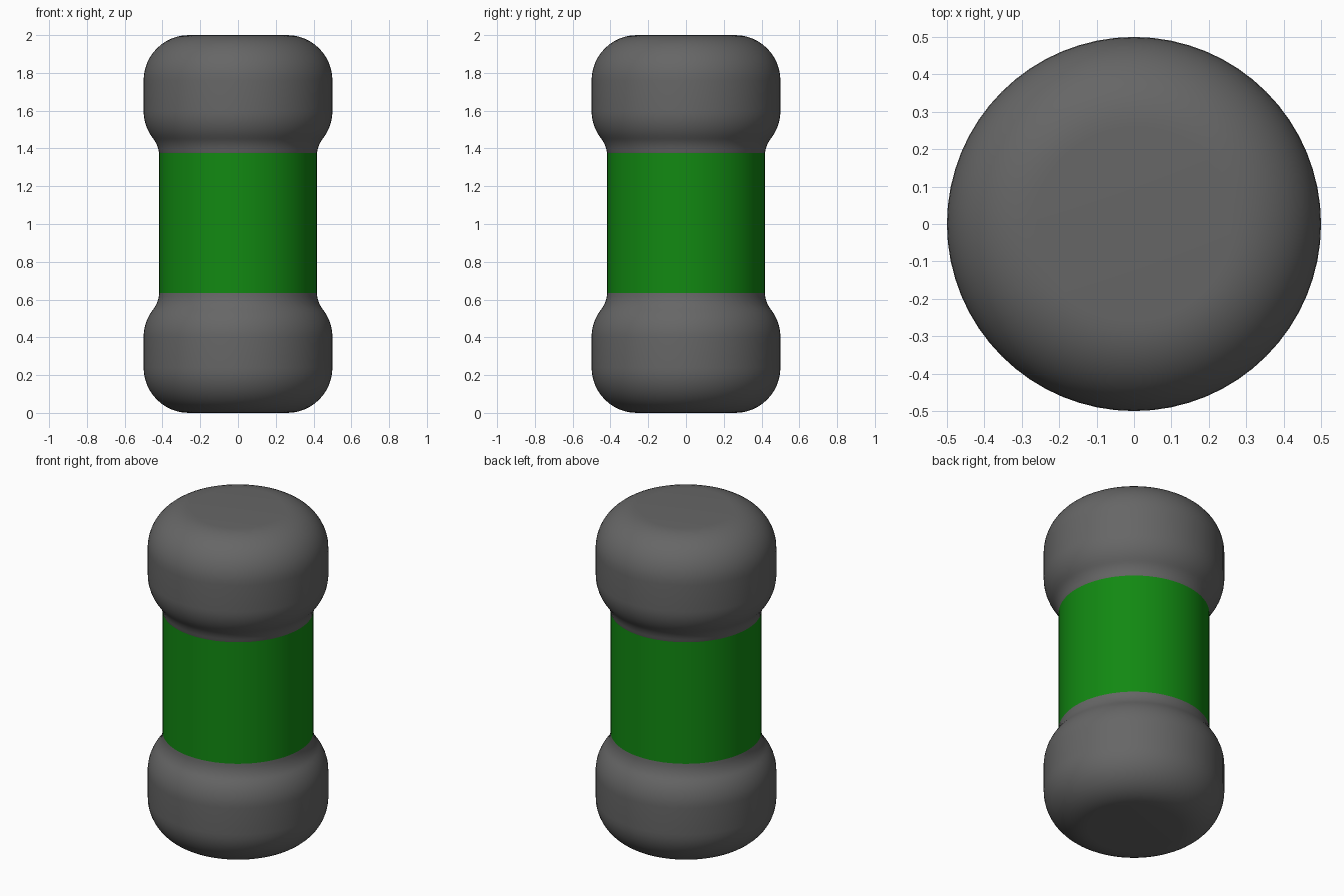
import bpy, bmesh, math

if "Cube" in bpy.data.objects:
    bpy.data.objects.remove(bpy.data.objects["Cube"])

def material(name, rgb):
    m = bpy.data.materials.new(name)
    m.diffuse_color = (*rgb, 1)
    m.use_nodes = True
    m.node_tree.nodes["Principled BSDF"].inputs["Base Color"].default_value = m.diffuse_color
    return m

grey = material("dark grey", (0.133, 0.133, 0.133))
green = material("green", (0.006, 0.25, 0.006))
SEG = 64
R_BODY = 0.417

def revolve(name, profile, mat):
    """Lathe a (radius, z) profile; radius 0 points become poles."""
    bm = bmesh.new()
    verts = [bm.verts.new((r, 0, z)) for r, z in profile]
    edges = [bm.edges.new(p) for p in zip(verts, verts[1:])]
    bmesh.ops.spin(bm, geom=verts + edges, axis=(0, 0, 1), cent=(0, 0, 0),
                   angle=math.tau, steps=SEG, use_duplicate=False)
    bmesh.ops.remove_doubles(bm, verts=bm.verts, dist=1e-5)
    bmesh.ops.recalc_face_normals(bm, faces=bm.faces)
    me = bpy.data.meshes.new(name)
    bm.to_mesh(me)
    bm.free()
    ob = bpy.data.objects.new(name, me)
    bpy.context.collection.objects.link(ob)
    me.materials.append(mat)
    bpy.context.view_layer.objects.active = ob
    ob.select_set(True)
    bpy.ops.object.shade_smooth_by_angle(angle=math.radians(30))
    ob.select_set(False)

def arc(cx, cz, r, a0, a1, n=12):
    return [(cx + r * math.cos(math.radians(a0 + (a1 - a0) * i / n)),
             cz + r * math.sin(math.radians(a0 + (a1 - a0) * i / n))) for i in range(n + 1)]

def cap_profile(neck_z):
    # rounded base, straight side, rounded shoulder, concave neck
    R, a = 0.24, 37.7
    sx = 0.26 + R * math.cos(math.radians(a))
    sz = 0.40 + R * math.sin(math.radians(a))
    f = (sx - R_BODY) / (1 - math.cos(math.radians(a)))
    cx, cz = sx + f * math.cos(math.radians(a)), sz + f * math.sin(math.radians(a))
    pts = [(0, 0)] + arc(0.26, 0.24, R, -90, 0) + arc(0.26, 0.40, R, 0, a, 8)
    pts += [p for p in arc(cx, cz, f, 180 + a, 180, 8)[1:] if p[1] < neck_z - 0.004]
    return pts + [(R_BODY, neck_z)]

LOW, HIGH = 0.634, 1.376
# grey end caps
revolve("bottom_cap", cap_profile(LOW), grey)
revolve("top_cap", [(r, 2 - z) for r, z in cap_profile(2 - HIGH)], grey)
# green middle sleeve
revolve("middle_sleeve", [(R_BODY, LOW), (R_BODY, HIGH)], green)
